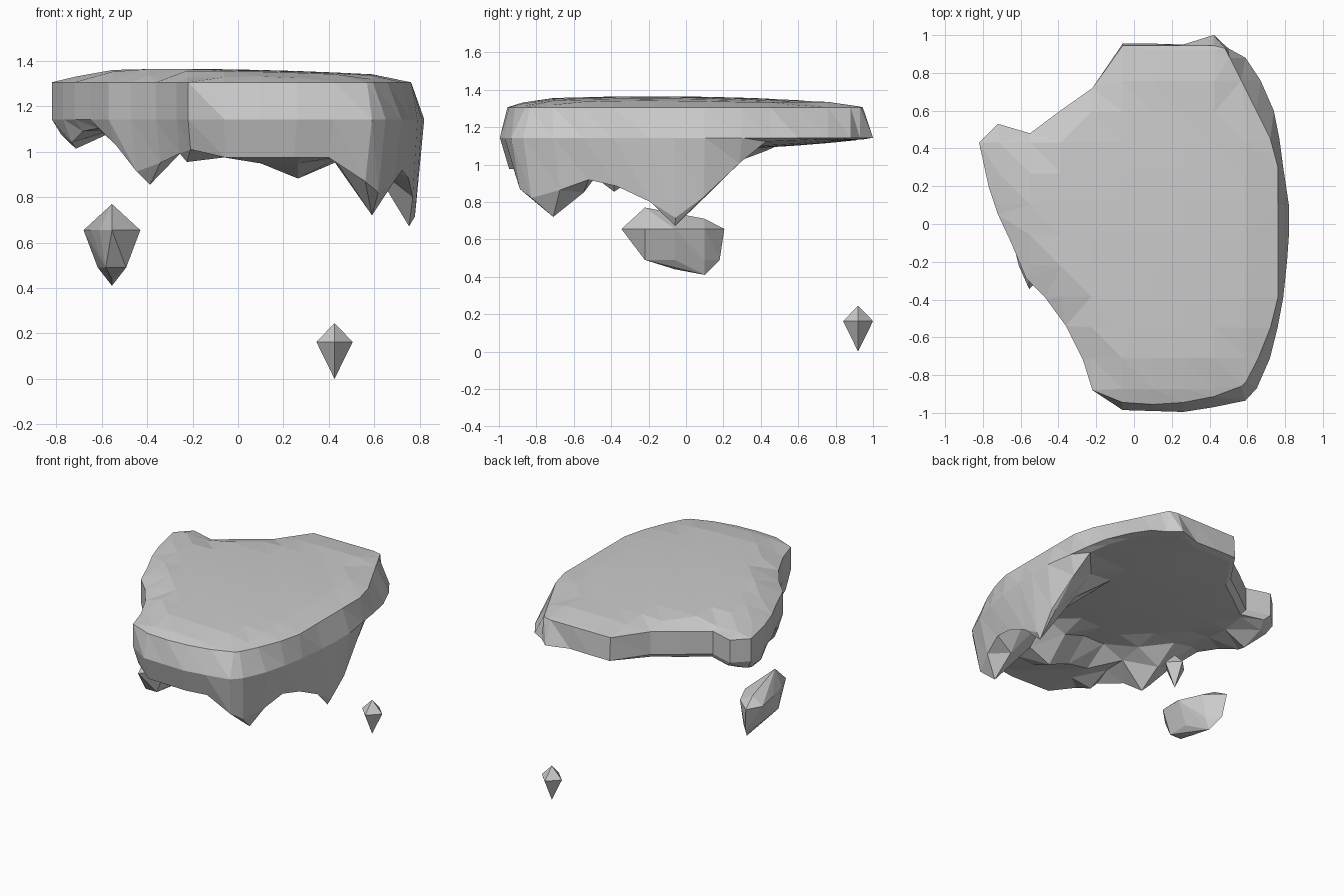
import bpy
import bmesh
from math import hypot
from mathutils import Vector
from mathutils.geometry import delaunay_2d_cdt

default_cube = bpy.data.objects.get("Cube")
if default_cube:
    bpy.data.objects.remove(default_cube, do_unlink=True)

stone = bpy.data.materials.new("pale_grey_stone")
stone.use_nodes = True
stone.diffuse_color = (0.6, 0.6, 0.6, 1)
stone.node_tree.nodes["Principled BSDF"].inputs["Base Color"].default_value = stone.diffuse_color

CELL = 0.163
MID, RIM = 1.143, 1.306


def clamp(value, low, high):
    return max(low, min(high, value))


def finish(bm, name):
    """Turn a bmesh into a flat shaded stone object."""
    bmesh.ops.remove_doubles(bm, verts=bm.verts[:], dist=0.0005)
    bmesh.ops.recalc_face_normals(bm, faces=bm.faces[:])
    mesh = bpy.data.meshes.new(name)
    bm.to_mesh(mesh)
    bm.free()
    mesh.materials.append(stone)
    obj = bpy.data.objects.new(name, mesh)
    bpy.context.collection.objects.link(obj)
    return obj


# Widest outline of the island, counter-clockwise from the front
OUTLINE = [
    (-.22, -.88), (-.06, -.985), (.1, -.99), (.26, -.995), (.42, -.97),
    (.59, -.935), (.65, -.87), (.72, -.71), (.76, -.55), (.79, -.39),
    (.81, -.2), (.82, -.06), (.82, .1), (.79, .3), (.77, .45), (.74, .6),
    (.67, .76), (.59, .88), (.5, .93), (.42, 1), (.26, .95), (.1, .955),
    (-.06, .955), (-.22, .72), (-.39, .6), (-.55, .48), (-.72, .53),
    (-.82, .43), (-.77, .2), (-.72, .05), (-.65, -.1), (-.57, -.29),
    (-.47, -.39), (-.36, -.54), (-.27, -.72),
]

# Hanging points: x, y, tip height, reach along x, reach along y
SPIKES = [
    (.59, -.71, .72, .17, .32),
    (.753, -.06, .67, .26, .46),
    (.753, -.3, .84, .2, .45),
    (.26, -.55, .88, .22, .22),
    (-.39, -.39, .85, .23, .36),
    (-.225, -.71, .955, .14, .3),
    (-.72, .27, 1.01, .2, .28),
]


def rim_point(x, y):
    """Pull the outline in along the front and the left side."""
    limit = .762 - .5 * max(0, y - .37) - .4 * max(0, -y - .45)
    return min(x, limit), clamp(y, -.955 + .4 * (x - .1) ** 2, .945)


def top_height(x, y, gap):
    # Rise from the rim to a gentle dome
    dome = 1.335 + 0.03 * max(0, 1 - (x + .3) ** 2 - (y + .2) ** 2)
    return RIM + (dome - RIM) * clamp(gap / .13, 0, 1)


def bottom_height(x, y, gap=0):
    # The front hangs lower than the back
    front = clamp((-0.38 - y) / 0.16, 0, 1) * clamp((x + .26) / .18, 0, 1)
    back_base = min(1.135, 1.08 + 0.06 * (x * x + y * y))
    base = back_base + (0.975 - back_base) * front
    height = base
    for sx, sy, tip, reach_x, reach_y in SPIKES:
        distance = hypot((x - sx) / reach_x, (y - sy) / reach_y)
        height = min(height, base - (base - tip) * max(0, 1 - distance))
    return height


def edge_gap(point, ring):
    """How far a point lies inside the ring; negative when outside."""
    x, y = point
    hit, gap = False, 9
    for a, b in zip(ring, ring[1:] + ring[:1]):
        if (a[1] > y) != (b[1] > y):
            if x < a[0] + (y - a[1]) * (b[0] - a[0]) / (b[1] - a[1]):
                hit = not hit
        start, edge = Vector(a), Vector(b) - Vector(a)
        along = clamp((Vector(point) - start).dot(edge) / edge.length_squared, 0, 1)
        gap = min(gap, (start + edge * along - Vector(point)).length)
    return gap if hit else -gap


def add_cap(bm, ring, height):
    """Fill a ring of 3D points with a triangulated grid that follows a height rule."""
    flat = [(x, y) for x, y, z in ring]
    points = [Vector(p) for p in flat]
    for i in range(-9, 3):
        for j in range(-2, 12):
            p = (0.59 + i * CELL, -0.71 + j * CELL)
            if edge_gap(p, flat) > 0.02:
                points.append(Vector(p))
    verts, _, faces, origins, *_ = delaunay_2d_cdt(
        points, [], [list(range(len(ring)))], 1, 0.00001)
    made = []
    for v, origin in zip(verts, origins):
        on_edge = origin and origin[0] < len(ring)
        z = ring[origin[0]][2] if on_edge else height(v.x, v.y, edge_gap(v, flat))
        made.append(bm.verts.new((v.x, v.y, z)))
    for face in faces:
        bm.faces.new([made[k] for k in face])


def add_wall(bm, lower, upper):
    """Join two rings with triangles."""
    low = [bm.verts.new(p) for p in lower]
    high = [bm.verts.new(p) for p in upper]
    for k in range(len(low)):
        n = (k + 1) % len(low)
        bm.faces.new((low[k], low[n], high[k]))
        bm.faces.new((low[n], high[n], high[k]))


# Island: underside, side walls and gently domed top
skirt = [(x * .95, y * .95, bottom_height(x * .95, y * .95)) for x, y in OUTLINE]
waist = [(x, y, MID) for x, y in OUTLINE]
rim = [(*rim_point(x, y), RIM) for x, y in OUTLINE]
island = bmesh.new()
add_wall(island, skirt, waist)
add_wall(island, waist, rim)
add_cap(island, skirt, bottom_height)
add_cap(island, rim, top_height)
finish(island, "floating_island")


def hull(points, name):
    bm = bmesh.new()
    for p in points:
        bm.verts.new(p)
    result = bmesh.ops.convex_hull(bm, input=bm.verts[:])
    loose = [v for v in result["geom_interior"] if isinstance(v, bmesh.types.BMVert)]
    bmesh.ops.delete(bm, geom=loose, context="VERTS")
    return finish(bm, name)


# Large rock: skewed slices along y, each with a ridge, a keel and two sides
boulder = [(-.555, -.345, .655), (-.62, .205, .655), (-.6, .18, .49)]
for y, ridge_x, top, bottom, right, left in [
    (-.22, -.555, .77, .49, -.61, -.43),
    (-.06, -.555, .725, .44, -.65, -.43),
    (.1, -.6, .71, .41, -.68, -.5),
]:
    boulder += [(ridge_x, y, top), (-.555, y, bottom)]
    for side in (right, left):
        boulder.append((side, y, .655))
        boulder.append(((side - .555) / 2, y, .49))
hull(boulder, "large_floating_rock")

# Small rock: a stretched octahedron
cx, cy, r = .425, .92, .08
pebble = [(cx, cy, 0), (cx, cy, .245)]
for side in (-r, r):
    pebble += [(cx + side, cy, .163), (cx, cy + side, .163)]
hull(pebble, "small_floating_rock")
